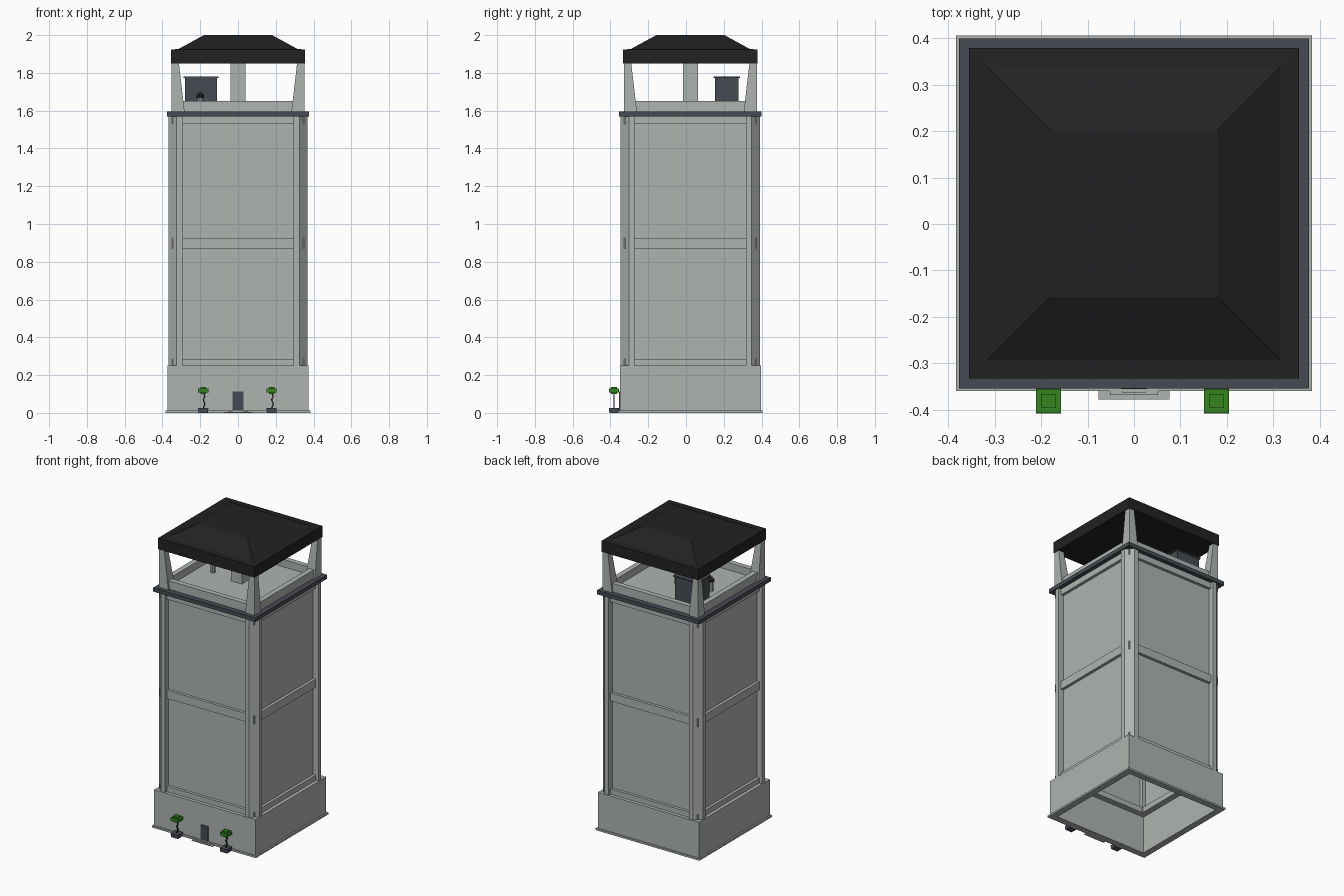
import bpy, bmesh, math

if "Cube" in bpy.data.objects:
    bpy.data.objects.remove(bpy.data.objects["Cube"])

CY = 0.023  # tower centre in y (planters stick out at the front)


def mat(name, rgb):
    m = bpy.data.materials.new(name)
    m.diffuse_color = (*rgb, 1)
    m.use_nodes = True
    m.node_tree.nodes["Principled BSDF"].inputs["Base Color"].default_value = m.diffuse_color
    return m


GREY = mat("light grey concrete", (0.42, 0.455, 0.435))
SLATE = mat("slate metal", (0.062, 0.07, 0.085))
BLACK = mat("black roofing", (0.016, 0.016, 0.016))
GREEN = mat("leaf green", (0.035, 0.23, 0.014))


def loft(name, sections, m):
    """Closed solid through equal-length loops of 3D points."""
    bm = bmesh.new()
    loops = [[bm.verts.new(p) for p in s] for s in sections]
    n = len(loops[0])
    for a, b in zip(loops, loops[1:]):
        for i in range(n):
            j = (i + 1) % n
            bm.faces.new((a[i], a[j], b[j], b[i]))
    bm.faces.new(loops[0][::-1])
    bm.faces.new(loops[-1])
    bmesh.ops.recalc_face_normals(bm, faces=bm.faces)
    me = bpy.data.meshes.new(name)
    bm.to_mesh(me)
    bm.free()
    me.materials.append(m)
    ob = bpy.data.objects.new(name, me)
    bpy.context.collection.objects.link(ob)
    return ob


def rect(x0, x1, y0, y1, z):
    return [(x0, y0, z), (x1, y0, z), (x1, y1, z), (x0, y1, z)]


def box(name, x0, x1, y0, y1, z0, z1, m):
    return loft(name, [rect(x0, x1, y0, y1, z0), rect(x0, x1, y0, y1, z1)], m)


def square(h, z):
    return rect(-h, h, CY - h, CY + h, z)


def ring(name, outer, inner, z0, z1, m):
    """Square tube around the tower axis."""
    bm = bmesh.new()
    loops = [[bm.verts.new(p) for p in square(h, z)]
             for h, z in ((outer, z0), (outer, z1), (inner, z1), (inner, z0))]
    for k in range(4):
        a, b = loops[k], loops[(k + 1) % 4]
        for i in range(4):
            j = (i + 1) % 4
            bm.faces.new((a[i], a[j], b[j], b[i]))
    bmesh.ops.recalc_face_normals(bm, faces=bm.faces)
    me = bpy.data.meshes.new(name)
    bm.to_mesh(me)
    bm.free()
    me.materials.append(m)
    ob = bpy.data.objects.new(name, me)
    bpy.context.collection.objects.link(ob)
    return ob


CORNERS = [("front_left", -1, -1), ("front_right", 1, -1),
           ("back_left", -1, 1), ("back_right", 1, 1)]


def corner(points, sx, sy):
    return [(sx * x, CY + sy * y, z) for x, y, z in points]


# Hollow base with a thin flange at the ground
ring("base_flange", 0.383, 0.34, 0, 0.012, GREY)
ring("base_wall", 0.373, 0.34, 0.012, 0.25, GREY)

# Shaft: recessed panels, horizontal beams, chamfered corner pillars
ring("shaft_panels", 0.331, 0.32, 0.25, 1.572, GREY)
ring("bottom_beam", 0.35, 0.30, 0.249, 0.285, GREY)
ring("middle_beam", 0.35, 0.30, 0.87, 0.925, GREY)
ring("top_beam", 0.35, 0.30, 1.53, 1.572, GREY)
A, B, C = 0.295, 0.325, 0.369
profile = [(A, A), (C, A), (C, B), (B, C), (A, C)]
for tag, sx, sy in CORNERS:
    loft("pillar_" + tag,
         [corner([(x, y, z) for x, y in profile], sx, sy) for z in (0.249, 1.572)], GREY)

# Ledge, terrace floor and parapet
loft("ledge", [square(0.377, 1.57), square(0.377, 1.596)], SLATE)
loft("terrace_floor", [square(0.335, 1.59), square(0.335, 1.603)], GREY)
ring("parapet", 0.34, 0.305, 1.596, 1.652, GREY)

# Posts that taper on their inner sides, and the core post
for tag, sx, sy in CORNERS:
    secs = []
    for inner, z in ((0.283, 1.596), (0.313, 1.852)):
        secs.append(corner([(inner, inner, z), (0.352, inner, z),
                            (0.352, 0.352, z), (inner, 0.352, z)], sx, sy))
    loft("roof_post_" + tag, secs, GREY)
loft("core_post", [square(0.04, 1.6), square(0.04, 1.852)], GREY)

# Roof
loft("roof", [square(0.356, 1.85), square(0.356, 1.924),
              square(0.316, 1.926), square(0.18, 2.0)], BLACK)

# Equipment on the terrace
box("equipment_cabinet", -0.28, -0.112, 0.153, 0.278, 1.6, 1.772, SLATE)
box("cabinet_lid", -0.288, -0.104, 0.146, 0.285, 1.772, 1.78, SLATE)


def disc(cx, cy, r, z, n=10):
    return [(cx + r * math.cos(2 * math.pi * i / n),
             cy + r * math.sin(2 * math.pi * i / n), z) for i in range(n)]


loft("vent_pipe", [disc(-0.2, CY, 0.015, 1.6), disc(-0.2, CY, 0.015, 1.67)], GREY)
loft("vent_cap", [disc(-0.2, CY, 0.021, 1.668), disc(-0.2, CY, 0.021, 1.68),
                  disc(-0.2, CY, 0.009, 1.695)], BLACK)

# Entrance: door with frame strips, and steps
FY = CY - 0.373
box("door", -0.022, 0.022, FY - 0.002, FY + 0.01, 0.012, 0.106, SLATE)
for tag, x in (("left", -0.0245), ("right", 0.0245)):
    box("door_frame_" + tag, x - 0.0035, x + 0.0035, FY - 0.005, FY + 0.01, 0.012, 0.112, SLATE)
box("door_frame_top", -0.021, 0.021, FY - 0.005, FY + 0.01, 0.105, 0.112, SLATE)
box("lower_step", -0.077, 0.077, -0.378, -0.35, 0, 0.005, GREY)
box("middle_step", -0.052, 0.052, -0.368, -0.35, 0, 0.010, GREY)
box("upper_step", -0.026, 0.026, -0.363, -0.35, 0, 0.015, GREY)

# Potted trees either side of the door
PY = -0.381
for tag, px in (("left", -0.184), ("right", 0.178)):
    loft("planter_" + tag, [rect(px - h, px + h, PY - h, PY + h, z)
                            for h, z in ((0.025, 0), (0.027, 0.026))], SLATE)
    path = [(0, 0.024), (0.009, 0.045), (0.0, 0.07), (0.008, 0.085), (0.002, 0.106)]
    t = 0.0035
    loft("trunk_" + tag, [rect(px + dx - t, px + dx + t, PY - t, PY + t, z)
                          for dx, z in path], BLACK)
    box("foliage_" + tag, px - 0.027, px + 0.027, PY - 0.026, PY + 0.026, 0.108, 0.13, GREEN)
    box("foliage_core_" + tag, px - 0.015, px + 0.015, PY - 0.015, PY + 0.015, 0.099, 0.138, GREEN)
